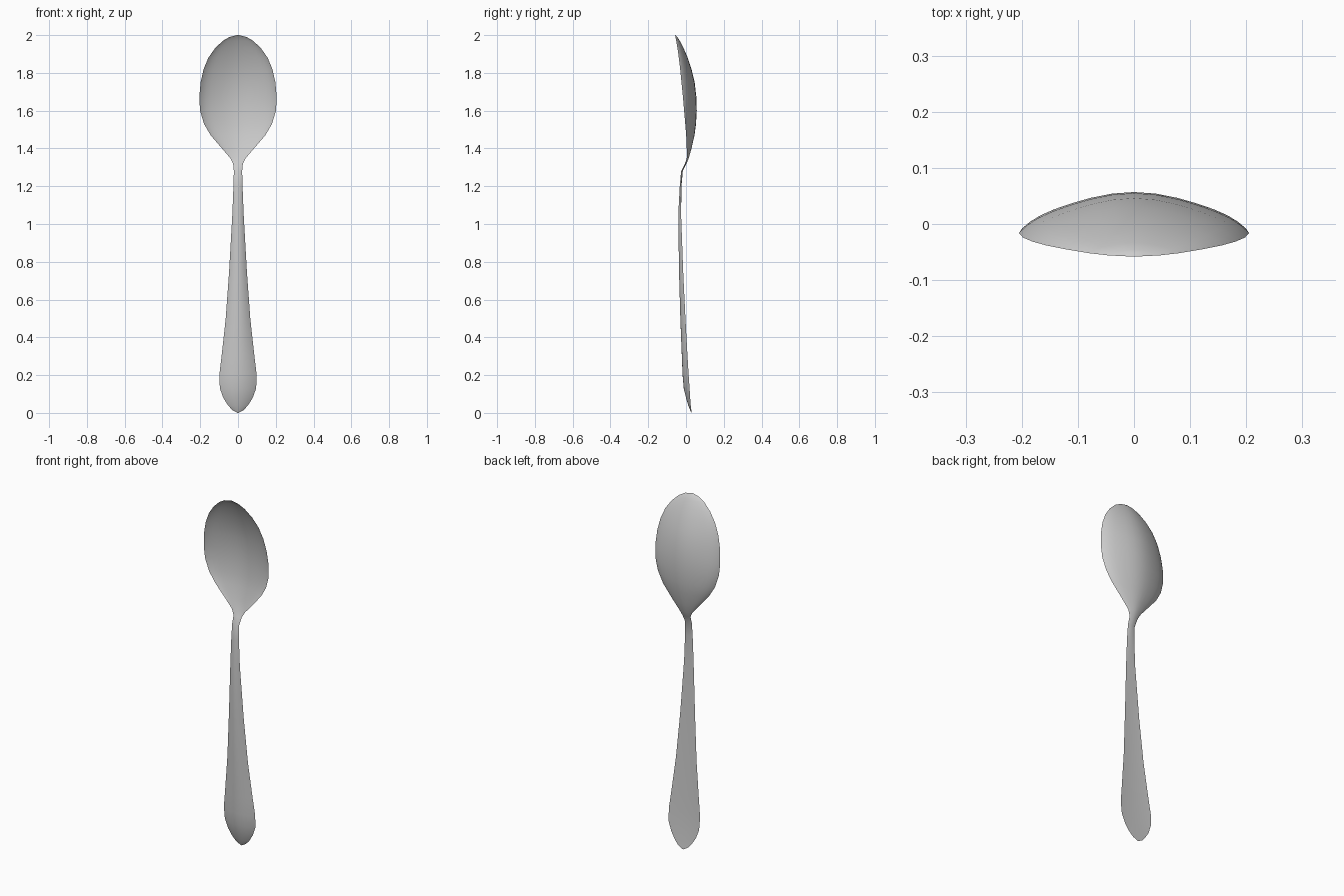
import bpy, bmesh, math

# Stations along the spoon: z, half width, rim y, front centre y, back centre y
HANDLE = [
    (0.00, 0.003, 0.030, 0.029, 0.030),
    (0.015, 0.030, 0.028, 0.022, 0.028),
    (0.04, 0.053, 0.025, 0.012, 0.025),
    (0.08, 0.078, 0.022, 0.000, 0.021),
    (0.13, 0.096, 0.019, -0.012, 0.016),
    (0.20, 0.099, 0.014, -0.018, 0.011),
    (0.30, 0.087, 0.008, -0.022, 0.005),
    (0.50, 0.065, -0.003, -0.030, -0.005),
    (0.75, 0.047, -0.015, -0.037, -0.016),
    (1.05, 0.030, -0.026, -0.041, -0.026),
    (1.20, 0.024, -0.026, -0.033, -0.024),
    (1.28, 0.022, -0.021, -0.026, -0.017),
]
BOWL = [
    (1.32, 0.026, -0.003, -0.006, 0.003),
    (1.35, 0.042, 0.004, 0.008, 0.015),
    (1.40, 0.085, 0.004, 0.022, 0.029),
    (1.47, 0.145, 0.001, 0.039, 0.045),
    (1.53, 0.180, -0.004, 0.047, 0.053),
    (1.60, 0.201, -0.010, 0.051, 0.057),
    (1.67, 0.205, -0.016, 0.049, 0.055),
    (1.75, 0.198, -0.024, 0.040, 0.046),
    (1.82, 0.182, -0.031, 0.023, 0.029),
    (1.88, 0.157, -0.038, 0.003, 0.009),
    (1.93, 0.122, -0.045, -0.018, -0.012),
    (1.97, 0.080, -0.052, -0.038, -0.033),
    (1.99, 0.045, -0.056, -0.050, -0.046),
    (2.00, 0.004, -0.058, -0.058, -0.057),
]
SEG = 16


def handle_arch(u):
    return 1 - u * u


def bowl_arch(u):
    return 0.4 * (1 - u * u) + 0.3 * (1 - u ** 8) + 0.15 * (1 + math.cos(math.pi * u))


def section(bm, station, arch):
    """Closed ring: front face left to right, then back face right to left."""
    z, w, rim, front, back = station
    us = [math.sin(math.pi * (i / SEG - 0.5)) for i in range(SEG + 1)]
    pts = [(u * w, rim + (front - rim) * arch(u), z) for u in us]
    pts += [(u * w, rim + (back - rim) * arch(u), z) for u in us[-2:0:-1]]
    return [bm.verts.new(p) for p in pts]


# Loft the spoon as one continuous thin body
bm = bmesh.new()
rings = [section(bm, s, handle_arch) for s in HANDLE]
rings += [section(bm, s, bowl_arch) for s in BOWL]
n = len(rings[0])
for a, b in zip(rings, rings[1:]):
    for i in range(n):
        j = (i + 1) % n
        bm.faces.new((a[i], a[j], b[j], b[i]))
bm.faces.new(rings[0])
bm.faces.new(rings[-1])
bmesh.ops.recalc_face_normals(bm, faces=bm.faces)

mesh = bpy.data.meshes.new("spoon")
bm.to_mesh(mesh)
bm.free()
spoon = bpy.data.objects.new("spoon", mesh)
bpy.context.collection.objects.link(spoon)

# Smooth surfaces, crisp rim
bpy.context.view_layer.objects.active = spoon
spoon.select_set(True)
bpy.ops.object.shade_smooth_by_angle(angle=math.radians(50))
